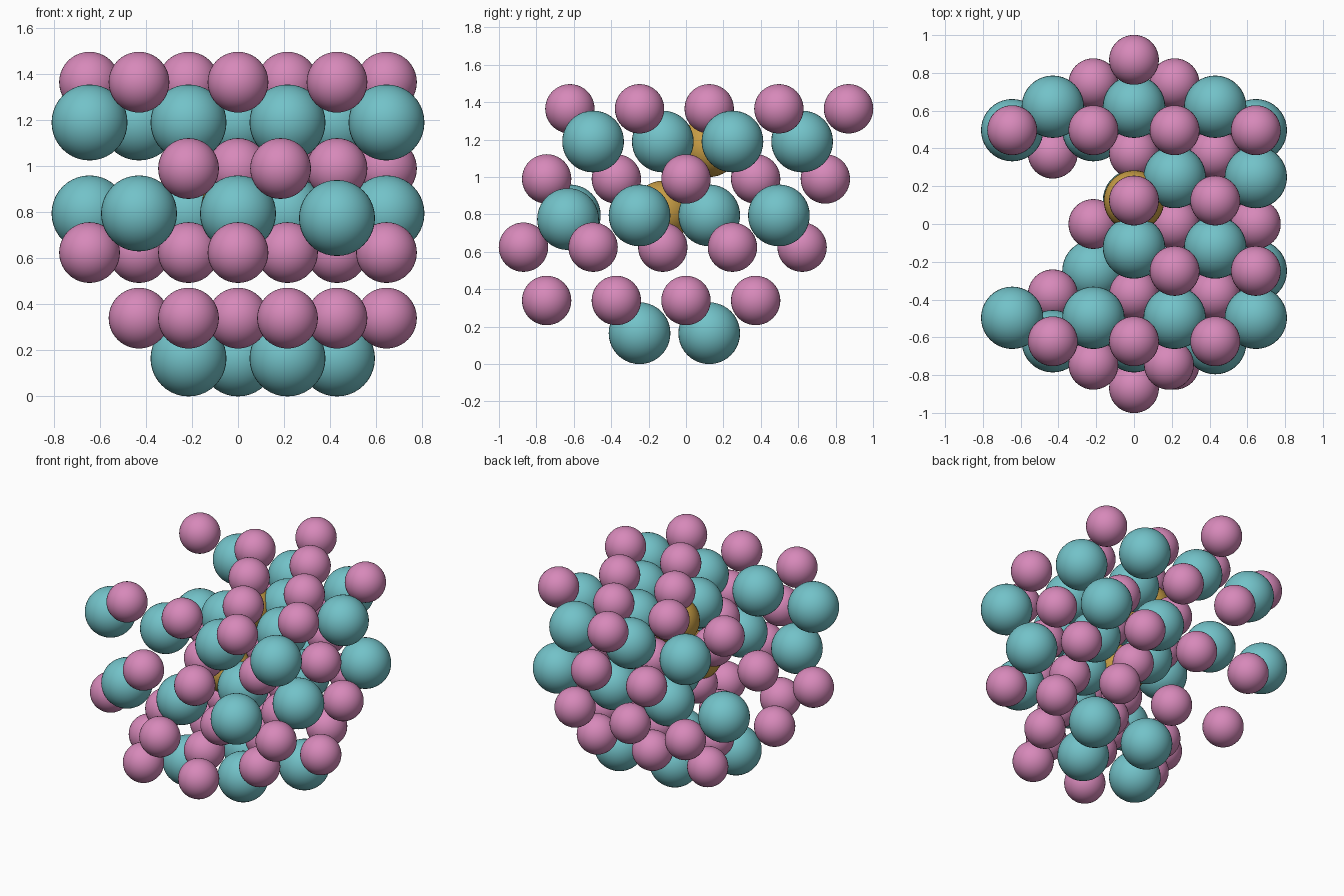
import bpy, bmesh
from mathutils import Vector

cube = bpy.data.objects.get("Cube")
if cube:
    bpy.data.objects.remove(cube, do_unlink=True)


def make_material(name, rgb):
    mat = bpy.data.materials.new(name)
    mat.use_nodes = True
    color = (*rgb, 1)
    mat.diffuse_color = color
    mat.node_tree.nodes["Principled BSDF"].inputs["Base Color"].default_value = color
    return mat


def make_ball(name, radius, mat):
    """Smooth sphere mesh shared by every ball of one kind."""
    mesh = bpy.data.meshes.new(name)
    bm = bmesh.new()
    bmesh.ops.create_uvsphere(bm, u_segments=40, v_segments=20, radius=radius)
    for face in bm.faces:
        face.smooth = True
    bm.to_mesh(mesh)
    bm.free()
    mesh.materials.append(mat)
    return mesh


def place(name, mesh, location):
    obj = bpy.data.objects.new(name, mesh)
    obj.location = location
    bpy.context.collection.objects.link(obj)


pink = make_ball("small_ball", 0.132, make_material("pink", (0.68, 0.25, 0.49)))
teal = make_ball("large_ball", 0.165, make_material("teal", (0.17, 0.54, 0.58)))
gold = make_ball("inner_ball", 0.16, make_material("gold", (0.58, 0.34, 0.06)))

# Hexagonal grid: half the ball spacing along x, and the row spacing along y
HALF = 0.215
ROW = 0.3725
SHIFT = ROW / 3  # sideways offset between stacked layers

# Layers from the top down: name, ball, height, y offset, and for each row
# its number with the first and last half-step along x
layers = [
    ("top_small", pink, 1.365, SHIFT,
     [(-2, -2, 2), (-1, 1, 3), (0, 0, 2), (1, -3, 3), (2, 0, 0)]),
    ("upper_large", teal, 1.19, -SHIFT,
     [(-1, -3, 3), (0, 0, 2), (1, 1, 3), (2, -2, 2)]),
    ("upper_small", pink, 0.99, 0,
     [(-2, -1, 1), (-1, 0, 2), (0, -1, 3), (1, 0, 2), (2, -1, 1)]),
    ("middle_large", teal, 0.795, SHIFT,
     [(-2, -2, 2), (-1, 1, 3), (0, 0, 2), (1, -3, 3)]),
    ("middle_small", pink, 0.625, -SHIFT,
     [(-2, 0, 0), (-1, -3, 3), (0, 0, 2), (1, 1, 3), (2, -2, 2)]),
    ("lower_small", pink, 0.34, 0,
     [(-2, -1, 1), (-1, -2, 2), (0, -1, 3), (1, -2, 2)]),
    ("bottom_large", teal, 0.165, SHIFT,
     [(-1, -1, 1), (0, 0, 2)]),
]

# Two balls sit slightly off the grid
nudges = {
    ("upper_small", -2, 1): Vector((-0.03, 0, 0)),
    ("middle_large", -2, 2): Vector((0, -0.01, -0.02)),
}

for name, mesh, height, offset, rows in layers:
    for row, first, last in rows:
        for step in range(first, last + 1, 2):
            spot = Vector((step * HALF, offset + row * ROW, height))
            spot += nudges.get((name, row, step), Vector())
            place(name + "_ball", mesh, spot)

# Pair of gold balls in the core
place("upper_gold_ball", gold, (0, SHIFT, 1.16))
place("lower_gold_ball", gold, (0, -SHIFT, 0.82))
